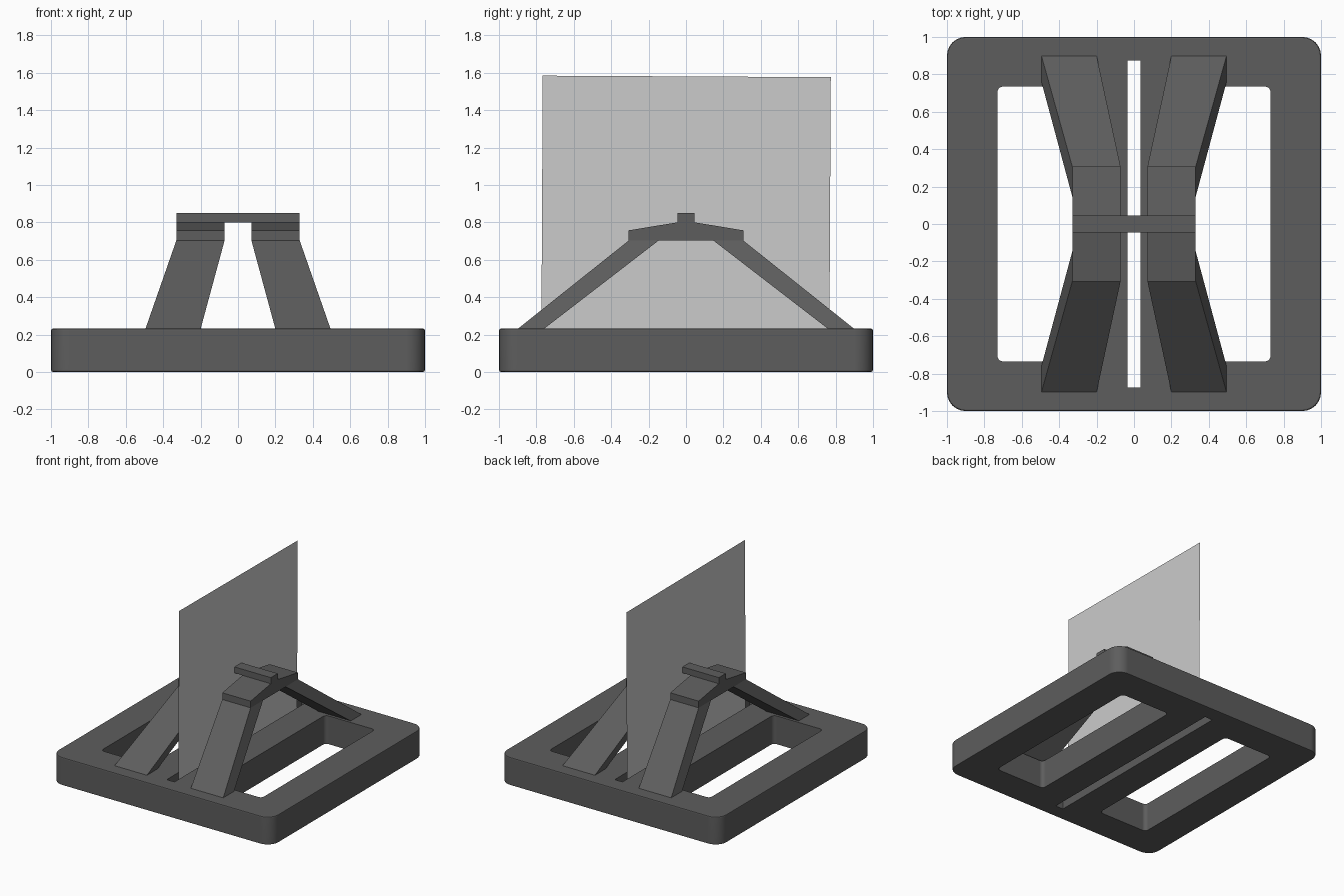
import bpy, bmesh
from math import radians
from mathutils import Vector

if "Cube" in bpy.data.objects:
    bpy.data.objects.remove(bpy.data.objects["Cube"])

dark = bpy.data.materials.new("dark_plastic")
dark.diffuse_color = (0.11, 0.11, 0.11, 1)
dark.use_nodes = True
dark.node_tree.nodes["Principled BSDF"].inputs["Base Color"].default_value = dark.diffuse_color


def add_object(name, bm, material=dark):
    bmesh.ops.recalc_face_normals(bm, faces=bm.faces[:])
    mesh = bpy.data.meshes.new(name)
    bm.to_mesh(mesh)
    bm.free()
    if material:
        mesh.materials.append(material)
    obj = bpy.data.objects.new(name, mesh)
    bpy.context.collection.objects.link(obj)
    return obj


def box(name, lo, hi, corner=0.0, rim=0.0, segments=6):
    """Box with rounded upright corners and an optional softened rim."""
    bm = bmesh.new()
    bmesh.ops.create_cube(bm, size=1)
    lo, hi = Vector(lo), Vector(hi)
    for v in bm.verts:
        v.co = Vector([lo[i] + (v.co[i] + 0.5) * (hi[i] - lo[i]) for i in range(3)])
    if corner:
        upright = [e for e in bm.edges if abs(e.verts[0].co.z - e.verts[1].co.z) > 1e-4]
        bmesh.ops.bevel(bm, geom=upright, offset=corner, segments=segments,
                        profile=0.5, affect='EDGES')
    if rim:
        flat = [e for e in bm.edges if abs(e.verts[0].co.z - e.verts[1].co.z) < 1e-4]
        bmesh.ops.bevel(bm, geom=flat, offset=rim, segments=2, profile=0.5, affect='EDGES')
    return add_object(name, bm)


def loft(name, ring_a, ring_b):
    """Solid between two matching rings of points."""
    bm = bmesh.new()
    a = [bm.verts.new(p) for p in ring_a]
    b = [bm.verts.new(p) for p in ring_b]
    n = len(a)
    bm.faces.new(a)
    bm.faces.new(b[::-1])
    for i in range(n):
        bm.faces.new((a[i], b[i], b[(i + 1) % n], a[(i + 1) % n]))
    return add_object(name, bm)


# Base frame with two windows and a narrow centre slot
base = box("base", (-1, -1, 0), (1, 1, 0.232), corner=0.1, rim=0.012)
cutters = [
    box("slot_cutter", (-0.035, -0.875, -0.1), (0.035, 0.875, 0.4)),
    box("left_window_cutter", (-0.73, -0.735, -0.1), (-0.28, 0.735, 0.4), corner=0.03, segments=4),
    box("right_window_cutter", (0.28, -0.735, -0.1), (0.73, 0.735, 0.4), corner=0.03, segments=4),
]
bpy.context.view_layer.objects.active = base
for cutter in cutters:
    mod = base.modifiers.new("cut", 'BOOLEAN')
    mod.operation = 'DIFFERENCE'
    mod.solver = 'EXACT'
    mod.object = cutter
    bpy.ops.object.modifier_apply(modifier=mod.name)
    bpy.data.objects.remove(cutter)
base.select_set(True)
bpy.ops.object.shade_smooth_by_angle(angle=radians(35))
# Keep the large faces evenly shaded beside the rounded edges
weighted = base.modifiers.new("even_shading", 'WEIGHTED_NORMAL')
weighted.keep_sharp = True
weighted.weight = 100

# Leaning legs and the heads that join them, one pair on each side of the slot
for side, sx in (("left", -1), ("right", 1)):
    for end, sy in (("front", -1), ("back", 1)):
        foot = [(sx * x, sy * y, 0.23) for x, y in
                ((0.2, 0.9), (0.495, 0.9), (0.495, 0.76), (0.2, 0.76))]
        top = [(sx * x, sy * y, 0.702) for x, y in
               ((0.072, 0.307), (0.33, 0.307), (0.33, 0.147), (0.072, 0.147))]
        loft(f"{side}_{end}_leg", foot, top)
    profile = [(-0.307, 0.702), (0.307, 0.702), (0.307, 0.757),
               (0.045, 0.80), (-0.045, 0.80), (-0.307, 0.757)]
    loft(f"{side}_head",
         [(sx * 0.072, y, z) for y, z in profile],
         [(sx * 0.33, y, z) for y, z in profile])

# Bar bridging the two heads
box("bridge_bar", (-0.33, -0.045, 0.80), (0.33, 0.045, 0.85))

# Thin upright sheet standing in the slot, very slightly tipped
bm = bmesh.new()
h = 0.77
bm.faces.new([bm.verts.new((0, y, z)) for y, z in ((-h, -h), (h, -h), (h, h), (-h, h))])
sheet = add_object("sheet", bm, material=None)
sheet.location = (0, 0, 0.81)
sheet.rotation_euler.x = radians(-0.3)
